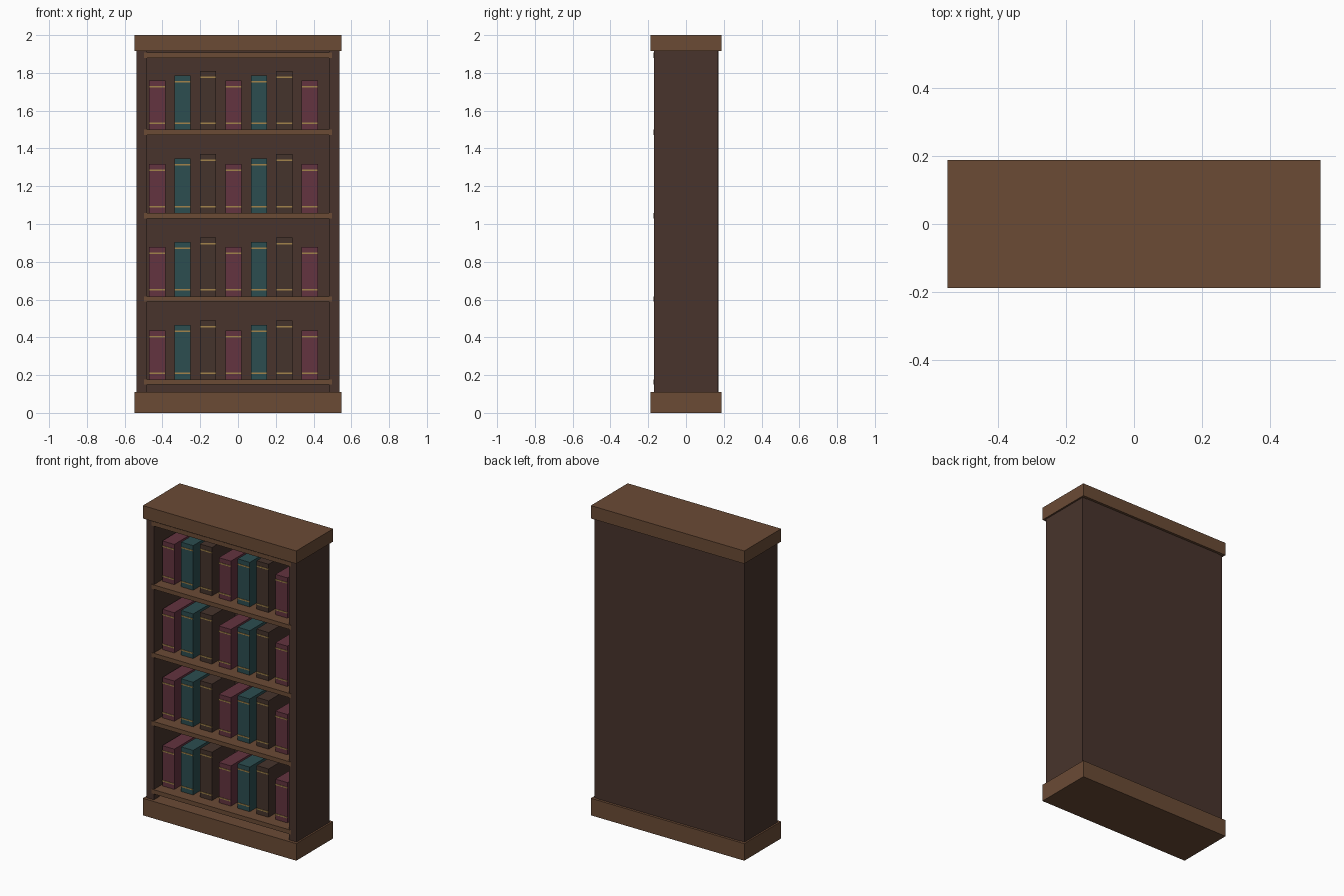
import bpy

if "Cube" in bpy.data.objects:
    bpy.data.objects.remove(bpy.data.objects["Cube"])


def material(name, rgb):
    m = bpy.data.materials.new(name)
    m.diffuse_color = (*rgb, 1)
    m.use_nodes = True
    m.node_tree.nodes["Principled BSDF"].inputs["Base Color"].default_value = m.diffuse_color
    return m


wood = material("warm_wood", (0.145, 0.07, 0.036))
dark = material("dark_wood", (0.065, 0.034, 0.025))
gold = material("gilt", (0.36, 0.23, 0.07))
covers = [material("red_cover", (0.125, 0.033, 0.05)),
          material("teal_cover", (0.025, 0.075, 0.08)),
          material("brown_cover", (0.06, 0.033, 0.025))]


def box(name, x, y, z, mat):
    """Box from (min, max) ranges on each axis."""
    verts = [(a, b, c) for a in x for b in y for c in z]
    faces = [(0, 1, 3, 2), (4, 6, 7, 5), (0, 4, 5, 1),
             (2, 3, 7, 6), (0, 2, 6, 4), (1, 5, 7, 3)]
    me = bpy.data.meshes.new(name)
    me.from_pydata(verts, [], faces)
    me.materials.append(mat)
    ob = bpy.data.objects.new(name, me)
    bpy.context.collection.objects.link(ob)
    return ob


# Carcass
box("plinth", (-0.548, 0.548), (-0.188, 0.188), (0, 0.11), wood)
box("cornice", (-0.548, 0.548), (-0.188, 0.188), (1.917, 2.0), wood)
box("left_side", (-0.537, -0.483), (-0.169, 0.169), (0.11, 1.917), dark)
box("right_side", (0.483, 0.537), (-0.169, 0.169), (0.11, 1.917), dark)
box("back_panel", (-0.505, 0.505), (0.135, 0.172), (0.11, 1.917), dark)

# Shelves, the topmost one sits under the cornice
shelf_tops = [0.177, 0.617, 1.058, 1.499, 1.907]
for i, top in enumerate(shelf_tops):
    box(f"shelf_{i + 1}", (-0.498, 0.498), (-0.172, 0.14), (top - 0.028, top), wood)

# Books with two gilt bands on each spine
heights = [0.26, 0.288, 0.312]
for r, base in enumerate(shelf_tops[:4]):
    for c in range(7):
        x = -0.428 + 0.1347 * c
        h = heights[c % 3]
        tag = f"{r + 1}_{c + 1}"
        box(f"book_{tag}", (x - 0.043, x + 0.043), (-0.1, 0.135),
            (base, base + h), covers[c % 3])
        for part, z in (("lower", base + 0.034), ("upper", base + h - 0.033)):
            box(f"{part}_band_{tag}", (x - 0.042, x + 0.042), (-0.103, -0.095),
                (z - 0.004, z + 0.004), gold)
